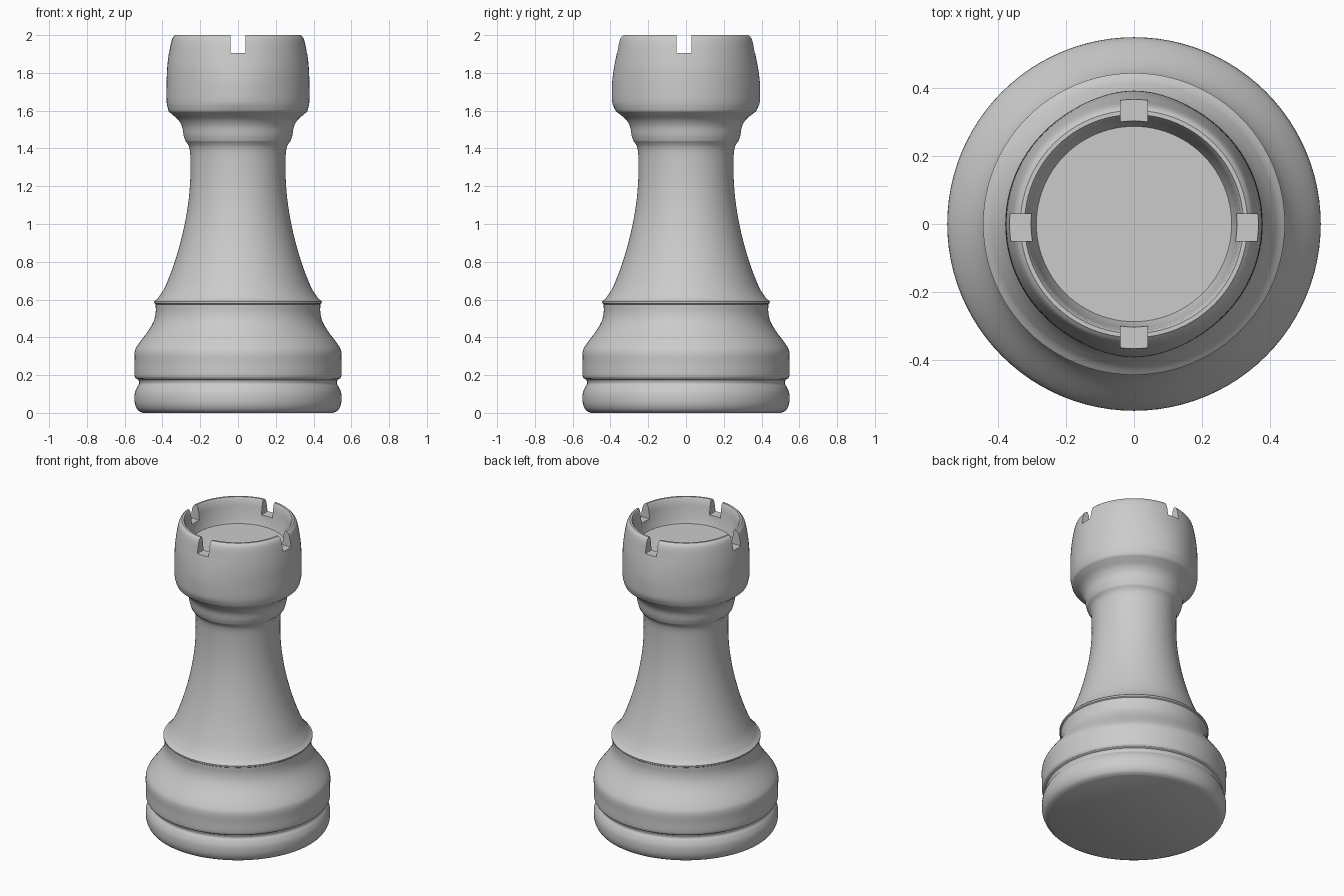
import bpy, bmesh, math
from mathutils import Vector

if "Cube" in bpy.data.objects:
    bpy.data.objects.remove(bpy.data.objects["Cube"])

SEGMENTS = 96


def spline(points, steps=4):
    """Catmull-Rom curve through (radius, height) points."""
    p = [Vector(q) for q in points]
    p = [2 * p[0] - p[1]] + p + [2 * p[-1] - p[-2]]
    out = []
    for i in range(1, len(p) - 2):
        a, b, c, d = p[i - 1:i + 3]
        for s in range(steps):
            t = s / steps
            out.append(0.5 * (2 * b + (c - a) * t + (2 * a - 5 * b + 4 * c - d) * t ** 2
                              + (3 * b - a - 3 * c + d) * t ** 3))
    return out + [p[-2]]


def lathe(name, profile):
    """Closed solid of revolution; both profile ends are capped."""
    bm = bmesh.new()
    rings = []
    for r, z in profile:
        rings.append([bm.verts.new((r * math.cos(2 * math.pi * k / SEGMENTS),
                                    r * math.sin(2 * math.pi * k / SEGMENTS), z))
                      for k in range(SEGMENTS)])
    for low, high in zip(rings, rings[1:]):
        for k in range(SEGMENTS):
            n = (k + 1) % SEGMENTS
            bm.faces.new((low[k], low[n], high[n], high[k]))
    bm.faces.new(rings[0][::-1])
    bm.faces.new(rings[-1])
    bmesh.ops.recalc_face_normals(bm, faces=bm.faces)
    mesh = bpy.data.meshes.new(name)
    bm.to_mesh(mesh)
    bm.free()
    obj = bpy.data.objects.new(name, mesh)
    bpy.context.collection.objects.link(obj)
    return obj


# Profile sections, bottom to top
foot = spline([(0.505, 0.0), (0.53, 0.015), (0.546, 0.05), (0.547, 0.10),
               (0.535, 0.135), (0.523, 0.155), (0.527, 0.175)])
plinth = spline([(0.542, 0.183), (0.548, 0.20), (0.548, 0.26), (0.548, 0.32),
                 (0.53, 0.36), (0.475, 0.435), (0.447, 0.485), (0.436, 0.53),
                 (0.436, 0.575)])
collar = [Vector(q) for q in [(0.443, 0.58), (0.444, 0.59), (0.436, 0.597)]]
shaft = spline([(0.425, 0.605), (0.385, 0.67), (0.335, 0.80), (0.293, 0.95),
                (0.265, 1.10), (0.253, 1.23), (0.252, 1.35), (0.258, 1.405),
                (0.272, 1.432)])
neck = spline([(0.278, 1.437), (0.288, 1.47), (0.296, 1.515), (0.315, 1.55),
               (0.345, 1.577), (0.366, 1.595)])
head = spline([(0.370, 1.605), (0.378, 1.65), (0.378, 1.75), (0.374, 1.84),
               (0.362, 1.93), (0.350, 1.98), (0.334, 2.0)])
bowl = [Vector(q) for q in [(0.322, 2.0), (0.314, 1.985), (0.308, 1.95),
                            (0.300, 1.88), (0.287, 1.84)]]

tower = lathe("rook_body", foot + plinth + collar + shaft + neck + head + bowl)

# Slight front and back swelling of the lower head
for v in tower.data.vertices:
    if 1.58 < v.co.z < 1.9 and v.co.xy.length > 0.33:
        fade = min(1, (v.co.z - 1.58) / 0.06, (1.9 - v.co.z) / 0.15)
        v.co.y *= 1 + 0.035 * fade * math.exp(-(v.co.x / 0.16) ** 2)

# Four battlement notches
for name, size, centre in [("notch_cutter_x", (1.2, 0.08, 0.2), (0, -0.01, 2.005)),
                           ("notch_cutter_y", (0.08, 1.2, 0.2), (0, 0, 2.005))]:
    bpy.ops.mesh.primitive_cube_add(size=1, location=centre)
    cutter = bpy.context.object
    cutter.name = name
    cutter.scale = size
    cutter.hide_render = True
    cutter.hide_set(True)
    cut = tower.modifiers.new(name, 'BOOLEAN')
    cut.operation = 'DIFFERENCE'
    cut.solver = 'EXACT'
    cut.object = cutter

# Apply the cuts, then shade
bpy.context.view_layer.update()
bpy.ops.object.select_all(action='DESELECT')
bpy.context.view_layer.objects.active = tower
tower.select_set(True)
for m in list(tower.modifiers):
    bpy.ops.object.modifier_apply(modifier=m.name)
for name in ("notch_cutter_x", "notch_cutter_y"):
    bpy.data.objects.remove(bpy.data.objects[name])
bpy.ops.object.shade_smooth_by_angle(angle=math.radians(35))
